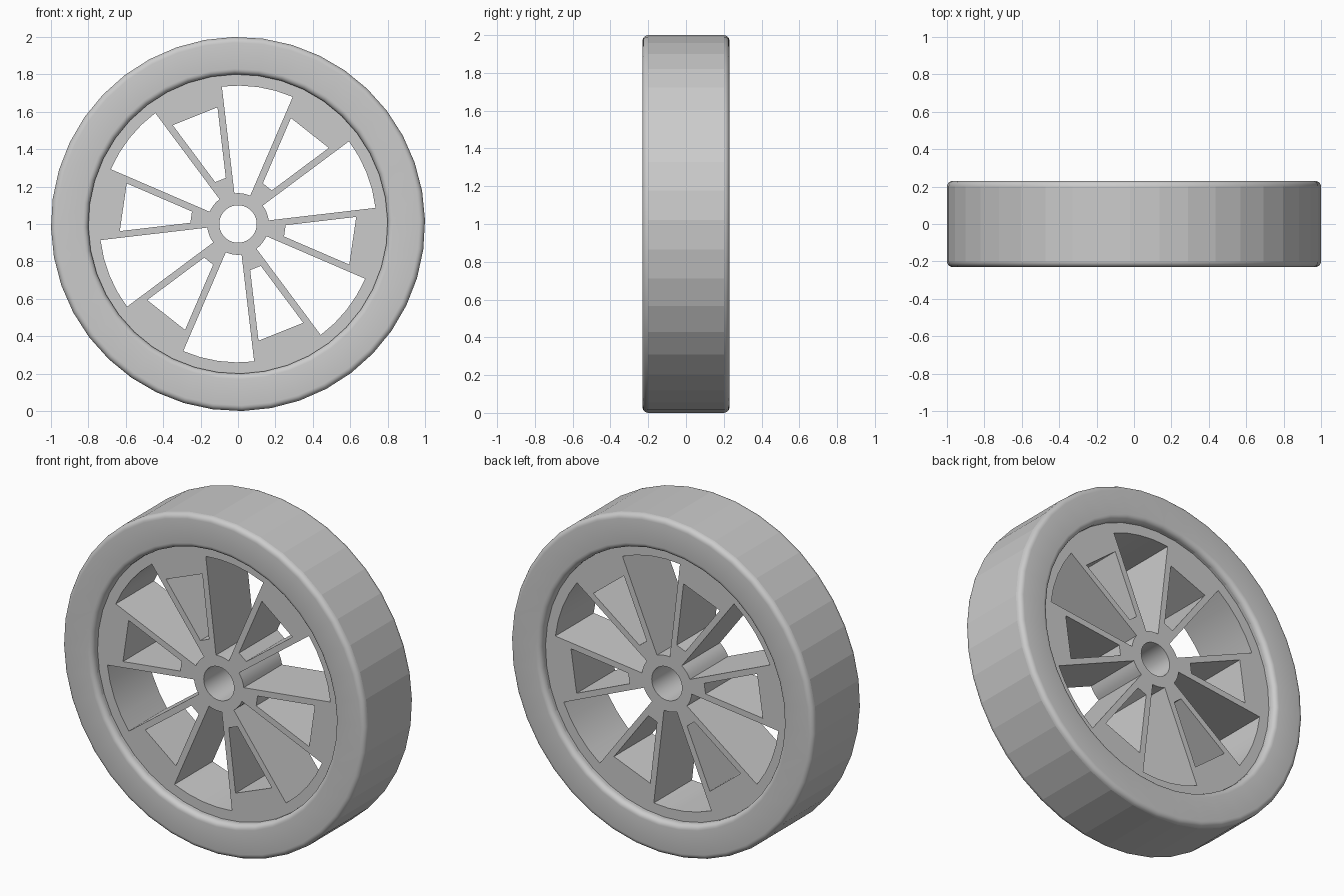
import bpy, bmesh
from math import sin, cos, tan, pi, radians

if "Cube" in bpy.data.objects:
    bpy.data.objects.remove(bpy.data.objects["Cube"])

grey = bpy.data.materials.new("plain grey")
grey.use_nodes = True
colour = (0.6, 0.6, 0.6, 1)
grey.diffuse_color = colour
grey.node_tree.nodes["Principled BSDF"].inputs["Base Color"].default_value = colour

HALF_WIDTH, RIM, SEGMENTS = 0.23, 0.8, 40
START = radians(1.2)        # turn of the faceted ring
TILT = radians(81.7)        # direction of the first large opening


def arc(radius, a, b, steps):
    return [(radius * cos(a + (b - a) * i / steps), radius * sin(a + (b - a) * i / steps))
            for i in range(steps + 1)]


# Tyre: a rounded rectangle turned around the axle
def build_tyre():
    corner = 0.03
    profile = []
    for k, (r, y) in enumerate([(1 - corner, HALF_WIDTH - corner), (RIM + corner, HALF_WIDTH - corner),
                                (RIM + corner, corner - HALF_WIDTH), (1 - corner, corner - HALF_WIDTH)]):
        profile += [(r + u, y + v) for u, v in arc(corner, k * pi / 2, (k + 1) * pi / 2, 5)]
    bm = bmesh.new()
    rings = []
    for i in range(SEGMENTS):
        a = START + 2 * pi * i / SEGMENTS
        rings.append([bm.verts.new((r * cos(a), y, 1 + r * sin(a))) for r, y in profile])
    n = len(profile)
    for i in range(SEGMENTS):
        here, there = rings[i], rings[(i + 1) % SEGMENTS]
        for j in range(n):
            bm.faces.new((here[j], here[(j + 1) % n], there[(j + 1) % n], there[j]))
    bmesh.ops.recalc_face_normals(bm, faces=bm.faces)
    for f in bm.faces:      # flat tread, smooth shoulders
        f.smooth = abs(f.normal.y) > 0.05
    mesh = bpy.data.meshes.new("tyre")
    bm.to_mesh(mesh)
    bm.free()
    mesh.materials.append(grey)
    bpy.context.collection.objects.link(bpy.data.objects.new("tyre", mesh))


# Wheel centre: one filled outline with openings, extruded
def build_wheel_centre():
    half = radians(15)
    wall = 0.036 / cos(half)
    loops = [arc(RIM + 0.004, START, START + 2 * pi, SEGMENTS)[:-1], arc(0.1, 0, 2 * pi, 40)[:-1]]
    for k in range(6):
        # large opening between spoke pairs
        a = TILT + k * pi / 3
        loops.append(arc(0.74, a - half, a + half, 4) + arc(0.165, a + half, a - half, 4))
        # small opening inside each spoke pair
        a += pi / 6
        corners = []
        for u, side in [(0.253, -1), (0.62, -1), (0.62, 1), (0.253, 1)]:
            v = side * (u * tan(half) - wall)
            corners.append((u * cos(a) - v * sin(a), u * sin(a) + v * cos(a)))
        loops.append(corners)
    curve = bpy.data.curves.new("wheel_centre", "CURVE")
    curve.dimensions = "2D"
    curve.fill_mode = "BOTH"
    curve.extrude = 0.18
    for points in loops:
        spline = curve.splines.new("POLY")
        spline.points.add(len(points) - 1)
        for p, (x, y) in zip(spline.points, points):
            p.co = (x, y, 0, 1)
        spline.use_cyclic_u = True
    curve.materials.append(grey)
    ob = bpy.data.objects.new("wheel_centre", curve)
    bpy.context.collection.objects.link(ob)
    ob.rotation_euler.x = pi / 2
    ob.location.z = 1
    bpy.context.view_layer.objects.active = ob
    ob.select_set(True)
    bpy.ops.object.convert(target="MESH")
    ob = bpy.context.object
    bm = bmesh.new()
    bm.from_mesh(ob.data)
    bmesh.ops.remove_doubles(bm, verts=bm.verts, dist=0.0005)
    bmesh.ops.recalc_face_normals(bm, faces=bm.faces)
    bm.to_mesh(ob.data)
    bm.free()
    bpy.ops.object.shade_smooth_by_angle(angle=radians(20))


build_tyre()
build_wheel_centre()
